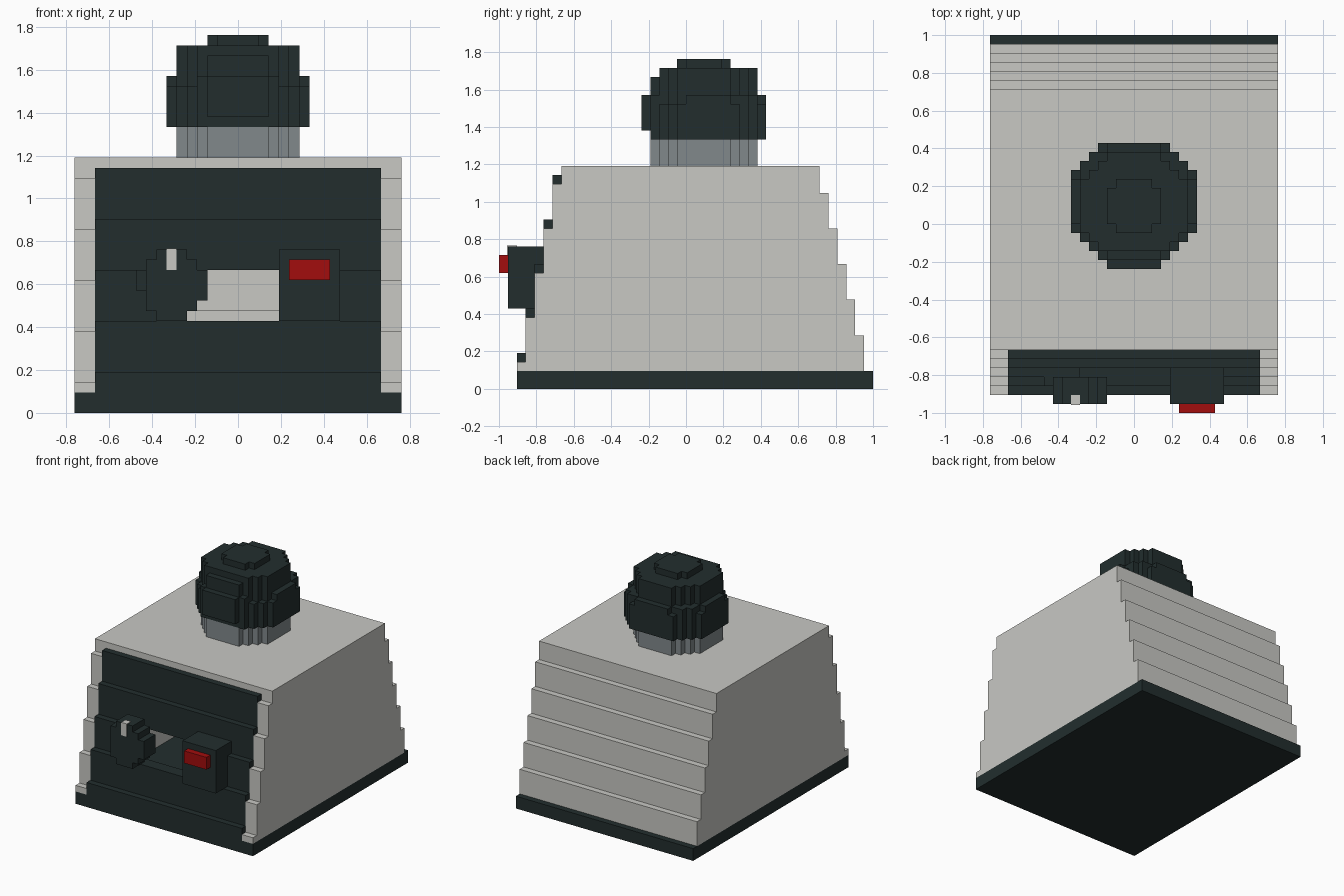
import bpy
import bmesh
from mathutils import Vector

if "Cube" in bpy.data.objects:
    bpy.data.objects.remove(bpy.data.objects["Cube"], do_unlink=True)

U = 2 / 42  # one grid block


def material(name, r, g, b):
    m = bpy.data.materials.new(name)
    m.use_nodes = True
    m.diffuse_color = (r, g, b, 1)
    m.node_tree.nodes["Principled BSDF"].inputs["Base Color"].default_value = (r, g, b, 1)
    return m


PALE = material("pale grey", 0.58, 0.58, 0.55)
DARK = material("dark slate", 0.016, 0.027, 0.027)
GREY = material("mid grey", 0.22, 0.25, 0.26)
RED = material("red", 0.36, 0.004, 0.004)


def finish(name, bm, mat):
    bmesh.ops.recalc_face_normals(bm, faces=bm.faces)
    mesh = bpy.data.meshes.new(name)
    bm.to_mesh(mesh)
    bm.free()
    mesh.materials.append(mat)
    obj = bpy.data.objects.new(name, mesh)
    bpy.context.collection.objects.link(obj)
    return obj


def add_prism(bm, outline, axis, lo, hi):
    """Extrude a flat outline from lo to hi along the given axis."""
    def place(a, b):
        p = [a, b]
        p.insert(axis, lo)
        return Vector(p) * U
    face = bm.faces.new([bm.verts.new(place(a, b)) for a, b in outline])
    ext = bmesh.ops.extrude_face_region(bm, geom=[face])
    shift = Vector((0, 0, 0))
    shift[axis] = (hi - lo) * U
    bmesh.ops.translate(bm, vec=shift,
                        verts=[v for v in ext["geom"] if isinstance(v, bmesh.types.BMVert)])


def add_box(bm, x0, x1, y0, y1, z0, z1):
    add_prism(bm, [(x0, y0), (x1, y0), (x1, y1), (x0, y1)], 2, z0, z1)


def box(name, mat, *bounds):
    bm = bmesh.new()
    add_box(bm, *bounds)
    return finish(name, bm, mat)


def stairs(start, steps):
    """Stair line of (value, height) points, from (end height, value) steps."""
    line = []
    for top, value in steps:
        line += [(value, start), (value, top)]
        start = top
    return line


def stepped(start, low_steps, high_steps):
    return stairs(start, high_steps) + stairs(start, low_steps)[::-1]


def disc(name, mat, layers):
    """Stack of blocky discs: (z0, z1, first y, [(end y, half width), ...])."""
    bm = bmesh.new()
    for z0, z1, y, rows in layers:
        outline = stepped(y, [(e, -w) for e, w in rows], rows)
        add_prism(bm, outline, 2, z0, z1)
    return finish(name, bm, mat)


# Base slab
box("base", DARK, -16, 16, -19, 21, 0, 2)

# Hollow casing: side walls, front edge strips, stepped back and roof
front = [(3, -19), (8, -18), (13, -17), (18, -16), (23, -15), (25, -14)]
back = [(6, 20), (10, 19), (14, 18), (18, 17), (22, 16), (25, 15)]
casing = bmesh.new()
for x in (-16, 15):
    add_prism(casing, stepped(2, front, back), 0, x, x + 1)
z = 2
for top, y in front:
    for x in (-15, 14):
        add_box(casing, x, x + 1, y, y + 2, z, min(top, 24))
    z = top
z = 2
for top, y in back:
    add_box(casing, -15, 15, y - 2, y, z, min(top, 24))
    z = top
add_box(casing, -15, 15, -14, 15, 24, 25)
finish("casing", casing, PALE)

# Stepped front panel with an opening in its middle band
panel = bmesh.new()
z = 2
for top, y in [(4, -19), (9, -18), (14, -17), (19, -16), (24, -15)]:
    spans = [(-14, -6), (4, 14)] if y == -17 else [(-14, 14)]
    for x0, x1 in spans:
        add_box(panel, x0, x1, y, y + 2, z, top)
    z = top
finish("front_panel", panel, DARK)

# Round dial with its pointer and side tab
dial = bmesh.new()
add_prism(dial, stepped(9, [(10, -8), (15, -9), (16, -8)],
                        [(10, -5), (11, -4), (14, -3), (15, -4), (16, -5)]), 1, -20, -17)
finish("dial", dial, DARK)
box("dial_pointer", PALE, -7, -6, -20.1, -19, 14, 16.1)
box("dial_tab", DARK, -10, -9, -18, -17, 12, 14)

# Switch housing and button
box("switch_housing", DARK, 4, 10, -20, -16, 9, 16)
box("switch_button", RED, 5, 9, -21, -20, 13, 15)

# Neck and domed cap on the roof
round_rows = [(-3, 3), (-2, 4), (-1, 5), (5, 6), (6, 5), (7, 4), (8, 3)]
wide_back = [(-3, 4), (-2, 5), (-1, 6), (6, 7), (7, 6), (8, 5), (9, 4)]
shoulder = [(-4, 3), (-2, 4), (-1, 5), (0, 6), (5, 7), (7, 6), (8, 5), (9, 3)]
disc("neck", GREY, [(25, 28, -4, round_rows)])
disc("cap", DARK, [
    (28, 29, -4, wide_back),
    (29, 32, -5, [(-4, 3)] + wide_back),
    (32, 33, -5, shoulder),
    (33, 35, -4, round_rows),
    (35, 36, -3, round_rows[1:]),
    (36, 37, -1, [(0, 2), (4, 3), (5, 2)]),
])
